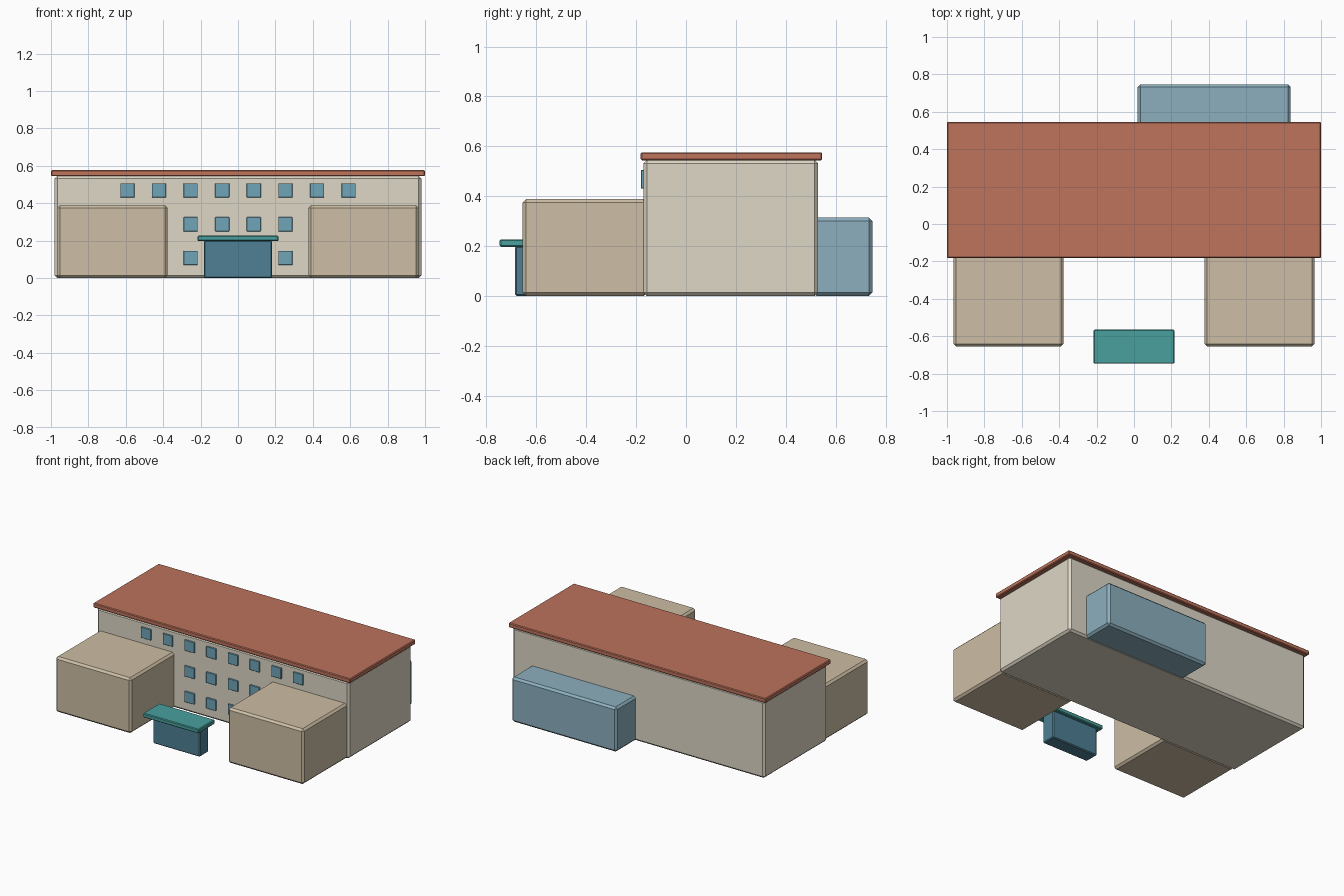
import bpy

if "Cube" in bpy.data.objects:
    bpy.data.objects.remove(bpy.data.objects["Cube"])


def material(name, r, g, b):
    # sRGB 0-255 to linear
    m = bpy.data.materials.new(name)
    m.diffuse_color = [((c / 255 + 0.055) / 1.055) ** 2.4 for c in (r, g, b)] + [1]
    m.use_nodes = True
    m.node_tree.nodes["Principled BSDF"].inputs["Base Color"].default_value = m.diffuse_color
    return m


def box(name, x, y, z, mat, bevel=0.0):
    """Box from (min, max) ranges, with a one-step chamfer."""
    lo, hi = zip(x, y, z)
    bpy.ops.mesh.primitive_cube_add(size=1, location=[(a + b) / 2 for a, b in zip(lo, hi)])
    ob = bpy.context.object
    ob.name = name
    ob.scale = [b - a for a, b in zip(lo, hi)]
    bpy.ops.object.transform_apply(location=False, rotation=False, scale=True)
    ob.data.materials.append(mat)
    if bevel:
        mod = ob.modifiers.new("chamfer", 'BEVEL')
        mod.width = bevel
        mod.segments = 1
    return ob


cream = material("cream_wall", 222, 215, 198)
tan = material("tan_wall", 205, 190, 165)
terracotta = material("terracotta_roof", 190, 115, 92)
pale_blue = material("pale_blue_wall", 140, 175, 190)
deep_blue = material("entrance_blue", 78, 128, 148)
teal = material("teal_canopy", 72, 160, 158)
glass = material("window_glass", 110, 165, 185)

# Main block and overhanging flat roof
box("main_block", (-0.98, 0.98), (-0.171, 0.53), (0, 0.545), cream, 0.014)
box("roof", (-1, 1), (-0.182, 0.546), (0.544, 0.576), terracotta, 0.005)

# Front wings
for side, x in (("left", (-0.965, -0.377)), ("right", (0.377, 0.965))):
    box(side + "_front_wing", x, (-0.655, -0.155), (0, 0.389), tan, 0.014)

# Rear annex
box("rear_annex", (0.02, 0.838), (0.51, 0.747), (0, 0.314), pale_blue, 0.014)

# Free-standing entrance with canopy
box("entrance", (-0.182, 0.182), (-0.685, -0.585), (0, 0.2), deep_blue, 0.006)
box("entrance_canopy", (-0.216, 0.216), (-0.747, -0.565), (0.197, 0.227), teal, 0.005)

# Front windows: full top row, lower rows only between the wings
for row, (z, count) in enumerate(((0.107, 4), (0.287, 4), (0.468, 8)), 1):
    for i in range(count):
        x = (i - (count - 1) / 2) * 0.169
        box(f"window_row{row}_{i + 1}", (x - 0.038, x + 0.038), (-0.18, -0.16),
            (z - 0.038, z + 0.038), glass, 0.002)
